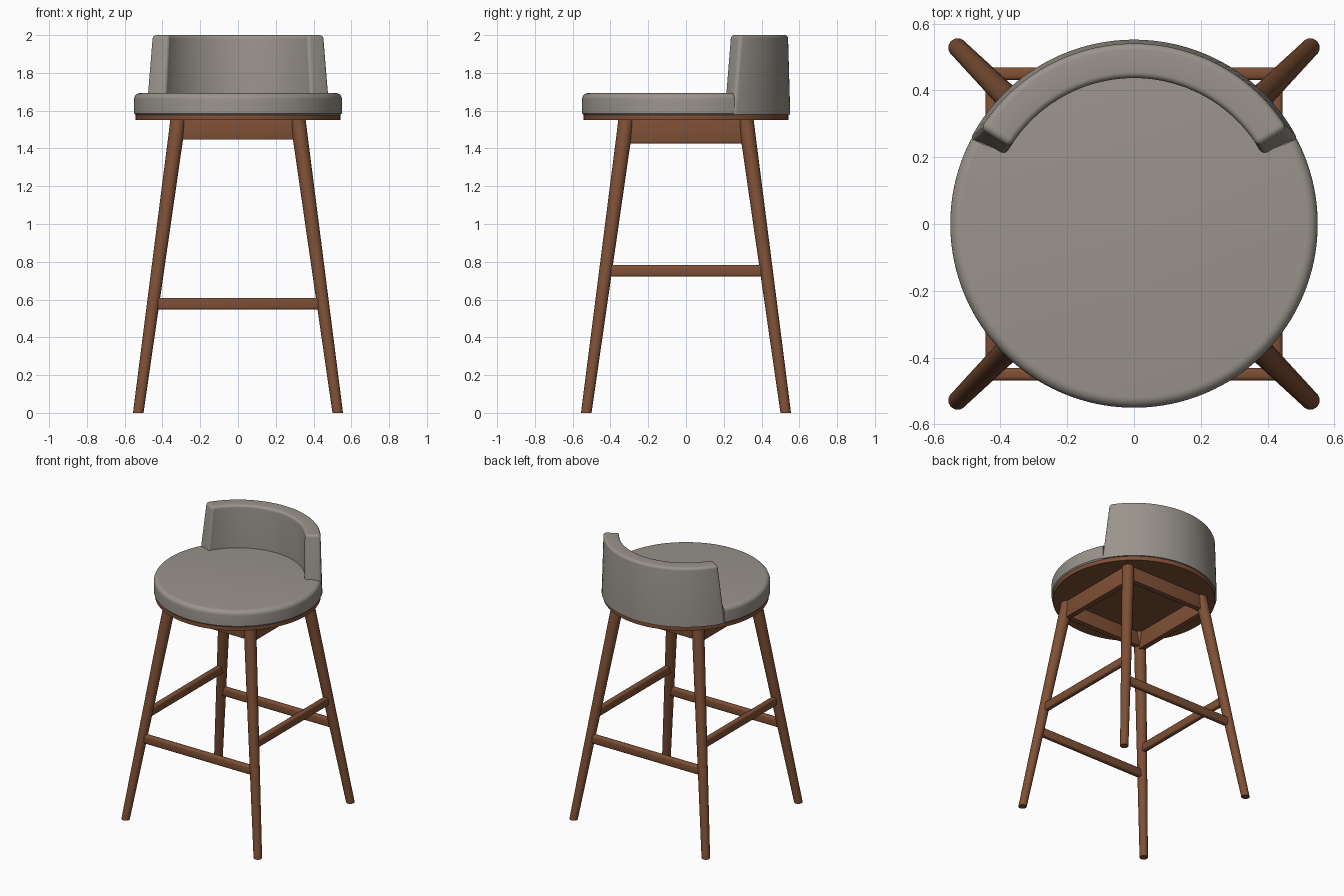
import bpy, bmesh
from math import sin, cos, pi, radians
from mathutils import Vector

cube = bpy.data.objects.get("Cube")
if cube:
    bpy.data.objects.remove(cube, do_unlink=True)


def material(name, rgb):
    m = bpy.data.materials.new(name)
    m.use_nodes = True
    color = (*rgb, 1)
    m.diffuse_color = color
    bsdf = next(n for n in m.node_tree.nodes if n.type == 'BSDF_PRINCIPLED')
    bsdf.inputs["Base Color"].default_value = color
    return m


fabric = material("warm_grey_fabric", (0.32, 0.295, 0.26))
wood = material("brown_wood", (0.21, 0.08, 0.036))


def finish(name, bm, mat, angle=35):
    bmesh.ops.recalc_face_normals(bm, faces=bm.faces)
    mesh = bpy.data.meshes.new(name)
    bm.to_mesh(mesh)
    bm.free()
    mesh.materials.append(mat)
    ob = bpy.data.objects.new(name, mesh)
    bpy.context.collection.objects.link(ob)
    bpy.ops.object.select_all(action='DESELECT')
    ob.select_set(True)
    bpy.context.view_layer.objects.active = ob
    bpy.ops.object.shade_smooth_by_angle(angle=radians(angle))
    return ob


def loft(name, rings, mat):
    """Skin a stack of closed point rings and cap both ends."""
    bm = bmesh.new()
    loops = [[bm.verts.new(p) for p in ring] for ring in rings]
    n = len(loops[0])
    for a, b in zip(loops, loops[1:]):
        for i in range(n):
            j = (i + 1) % n
            bm.faces.new((a[i], a[j], b[j], b[i]))
    bm.faces.new(loops[0])
    bm.faces.new(loops[-1])
    return finish(name, bm, mat)


def circle(center, radius, z, n):
    return [(center[0] + radius * cos(2 * pi * i / n),
             center[1] + radius * sin(2 * pi * i / n), z) for i in range(n)]


def bar(name, size, loc, bevel, mat):
    bm = bmesh.new()
    bmesh.ops.create_cube(bm, size=1)
    for v in bm.verts:
        v.co = Vector(c * s for c, s in zip(v.co, size)) + Vector(loc)
    bmesh.ops.bevel(bm, geom=list(bm.edges), offset=bevel, segments=3,
                    profile=0.5, affect='EDGES')
    return finish(name, bm, mat)


# Round wooden plate under the cushion
loft("seat_plate", [circle((0, 0), 0.542, z, 96) for z in (1.55, 1.582)], wood)

# Cushion, cut back where the backrest wraps around it
END = 27


def cushion_ring(inset, z):
    ring = []
    for i in range(240):
        a = 360 * (i + 0.5) / 240
        r = 0.47 if END + 2 < a < 178 - END else 0.55
        ring.append(((r - inset) * cos(radians(a)), (r - inset) * sin(radians(a)), z))
    return ring


R = 0.032
cushion = [cushion_ring(0.008, 1.578), cushion_ring(0, 1.586)]
cushion += [cushion_ring(R * (1 - cos(t * pi / 12)), 1.693 - R + R * sin(t * pi / 12))
            for t in range(7)]
loft("seat_cushion", cushion, fabric)

# Curved backrest: a bent block with slanted ends and rounded upper edges
bm = bmesh.new()
STEPS = 48
sections = []
for i in range(STEPS + 1):
    section = []
    for r, z, end in ((0.437, 1.58, END), (0.552, 1.58, END),
                      (0.54, 2.0, END + 5), (0.437, 2.0, END + 5)):
        a = radians(end + (180 - 2 * end) * i / STEPS)
        section.append(bm.verts.new((r * cos(a), r * sin(a), z)))
    sections.append(section)
for a, b in zip(sections, sections[1:]):
    for k in range(4):
        j = (k + 1) % 4
        bm.faces.new((a[k], a[j], b[j], b[k]))
bm.faces.new(sections[0])
bm.faces.new(sections[-1])
bmesh.ops.recalc_face_normals(bm, faces=bm.faces)
rounded = [e for e in bm.edges if e.calc_face_angle(0) > radians(45)
           and max(v.co.z for v in e.verts) > 1.9]
bmesh.ops.bevel(bm, geom=rounded, offset=0.04, segments=5, profile=0.5,
                affect='EDGES', clamp_overlap=True)
finish("backrest", bm, fabric)

# Splayed, tapered legs
for sx, side in ((-1, "right"), (1, "left")):
    for sy, end in ((-1, "front"), (1, "back")):
        loft(f"{end}_{side}_leg",
             [circle((sx * 0.528, sy * 0.528), 0.028, 0, 20),
              circle((sx * 0.317, sy * 0.317), 0.041, 1.552, 20)], wood)

# Aprons under the seat and stretchers between the legs
for s, end, side in ((-1, "front", "right"), (1, "back", "left")):
    bar(f"{end}_apron", (0.64, 0.04, 0.105), (0, s * 0.322, 1.5), 0.003, wood)
    bar(f"{side}_apron", (0.04, 0.64, 0.125), (s * 0.322, 0, 1.49), 0.003, wood)
    bar(f"{end}_stretcher", (0.88, 0.038, 0.062), (0, s * 0.45, 0.578), 0.012, wood)
    bar(f"{side}_stretcher", (0.038, 0.84, 0.062), (s * 0.425, 0, 0.752), 0.012, wood)
